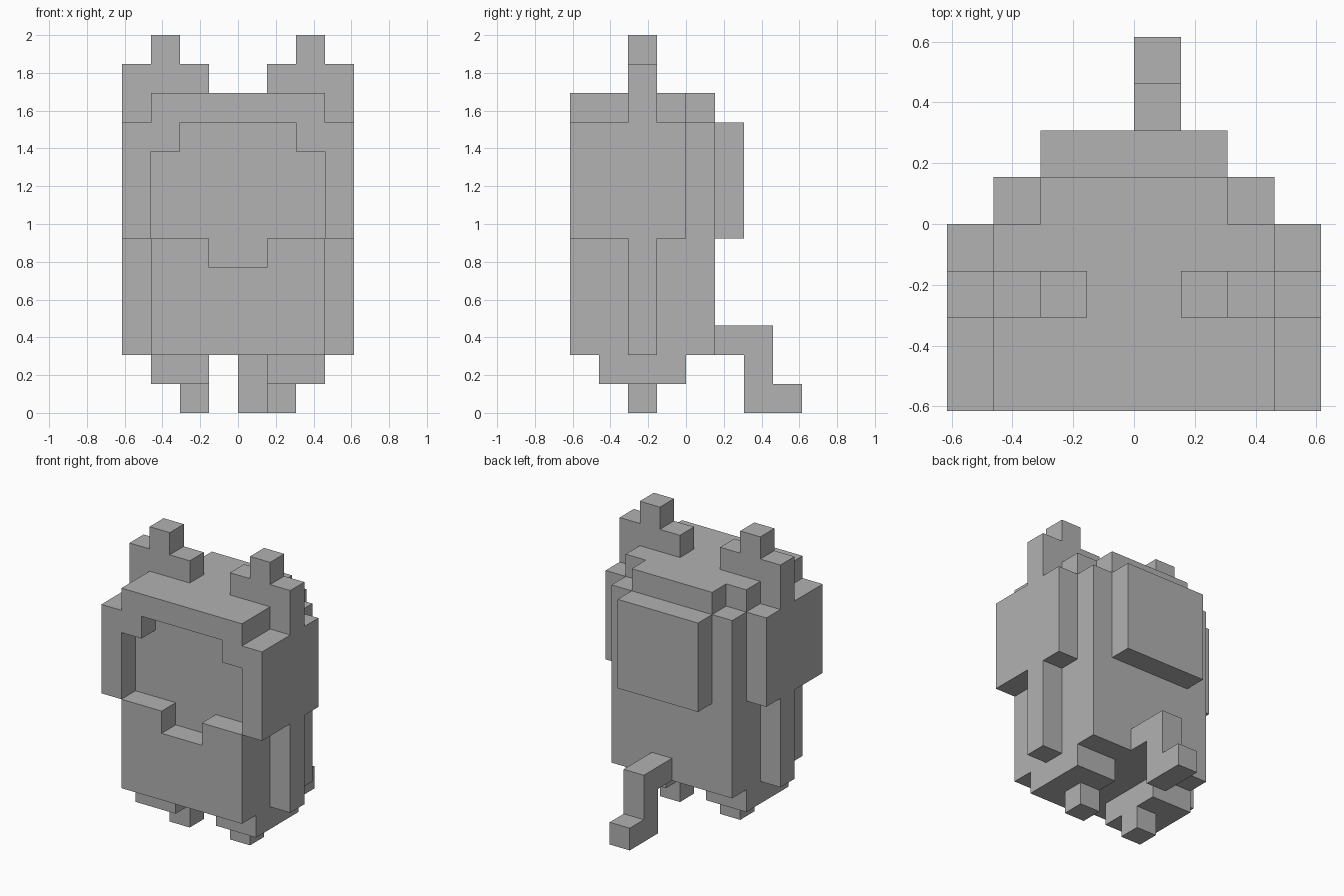
import bpy
import bmesh
from itertools import product
from mathutils import Vector

cube = bpy.data.objects.get("Cube")
if cube:
    bpy.data.objects.remove(cube, do_unlink=True)

U = 2 / 13  # one block

grey = bpy.data.materials.new("plain_grey")
grey.use_nodes = True
colour = (0.445, 0.445, 0.445, 1)
grey.diffuse_color = colour
grey.node_tree.nodes["Principled BSDF"].inputs["Base Color"].default_value = colour


def cells(boxes):
    """Set of unit blocks filled by boxes given as x, y and z ranges."""
    return {c for xr, yr, zr in boxes
            for c in product(range(*xr), range(*yr), range(*zr))}


def part(name, add, cut=(), mirror=False):
    """Build one closed blocky part from boxes, less the cut boxes."""
    solid = cells(add) - cells(cut)
    if mirror:
        solid = {(-x - 1, y, z) for x, y, z in solid}
    bm = bmesh.new()
    for cell in solid:
        for axis, side in product(range(3), (0, 1)):
            near = list(cell)
            near[axis] += 2 * side - 1
            if tuple(near) in solid:
                continue
            corners = []
            for a, b in ((0, 0), (1, 0), (1, 1), (0, 1)):
                p = Vector(cell)
                p[axis] += side
                p[(axis + 1) % 3] += a
                p[(axis + 2) % 3] += b
                corners.append(bm.verts.new(p * U))
            bm.faces.new(corners if side else corners[::-1])
    # Join the blocks and merge flat areas into clean faces
    bmesh.ops.remove_doubles(bm, verts=bm.verts, dist=U / 100)
    bmesh.ops.dissolve_limit(bm, angle_limit=0.01, verts=bm.verts, edges=bm.edges)
    mesh = bpy.data.meshes.new(name)
    bm.to_mesh(mesh)
    bm.free()
    mesh.materials.append(grey)
    bpy.context.collection.objects.link(bpy.data.objects.new(name, mesh))


def pair(name, add):
    part("left_" + name, add)
    part("right_" + name, add, mirror=True)


# Body with a notched collar
part("body", [((-3, 3), (-4, 1), (2, 6))],
     cut=[((-1, 1), (-4, -3), (5, 6))])

# Head with a recessed face and stepped back corners
part("head", [((-3, 3), (-4, 0), (6, 11)),
              ((-3, 3), (0, 1), (6, 10)),
              ((-2, 2), (0, 1), (10, 11))],
     cut=[((-3, 3), (-4, -3), (6, 9)),
          ((-2, 2), (-4, -3), (9, 10))])

# Raised panel on the back
part("back_panel", [((-2, 2), (1, 2), (6, 10))])

# Side parts
pair("cheek", [((3, 4), (-4, 0), (6, 10))])
pair("arm", [((3, 4), (-2, -1), (2, 6))])
pair("ear", [((3, 4), (-2, -1), (10, 12)),
             ((1, 3), (-2, -1), (11, 12)),
             ((2, 3), (-2, -1), (12, 13))])
pair("leg", [((1, 3), (-3, 0), (1, 2)),
             ((1, 2), (-2, -1), (0, 1))])

# Bent tail reaching the ground
part("tail", [((0, 1), (1, 3), (2, 3)),
              ((0, 1), (2, 3), (0, 2)),
              ((0, 1), (3, 4), (0, 1))])
